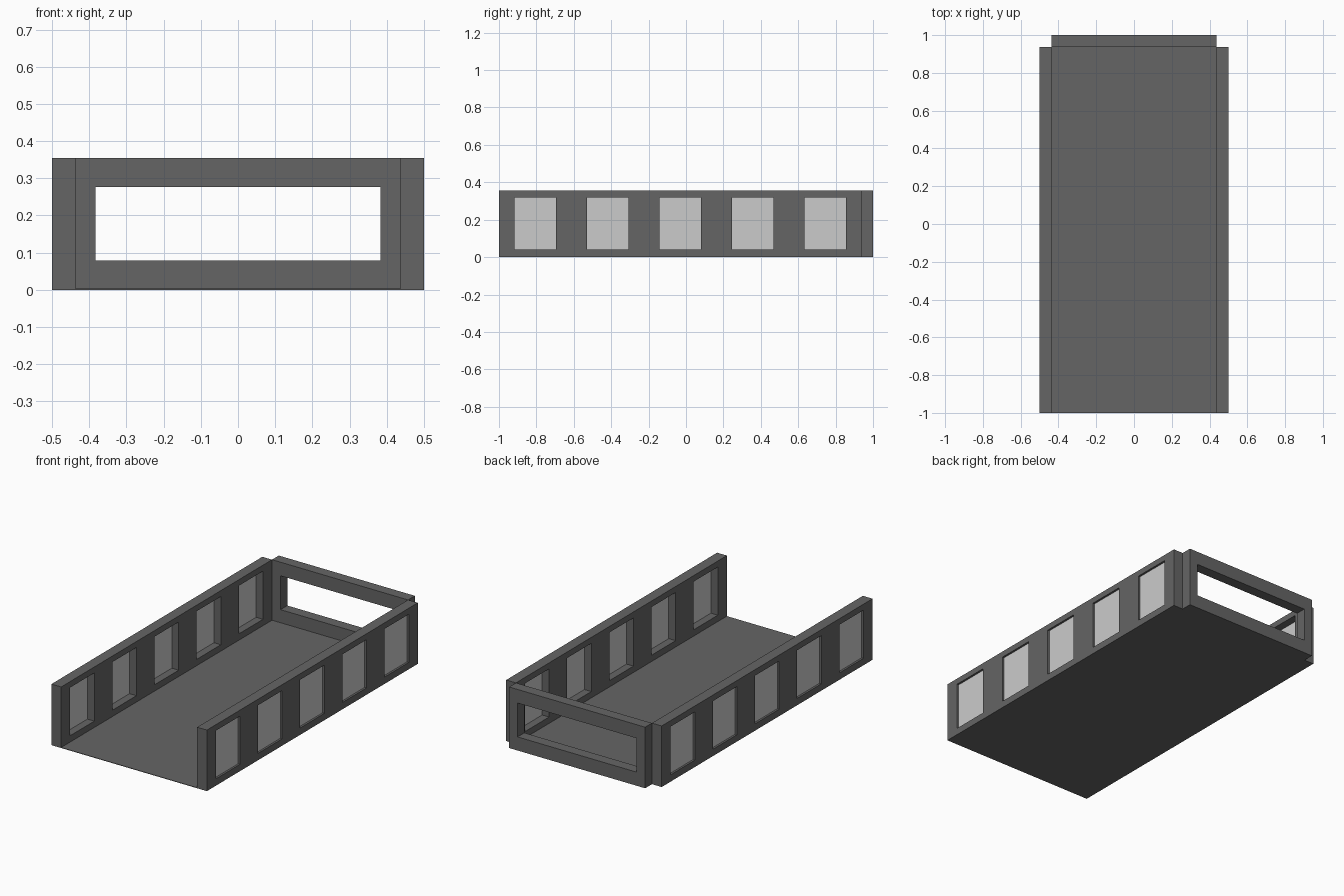
import bpy, bmesh
from mathutils import Vector

if "Cube" in bpy.data.objects:
    bpy.data.objects.remove(bpy.data.objects["Cube"])

WALL_T = 0.0625          # wall thickness
HEIGHT = 0.355
FLOOR_T = 0.003
SIDE_END = 1 - WALL_T    # y where the side walls stop
PITCH = (1 + SIDE_END) / 5
WIN_W, WIN_LO, WIN_HI = 0.222, 0.04, 0.32

dark = bpy.data.materials.new("dark_grey")
dark.diffuse_color = (0.13, 0.13, 0.13, 1)
dark.use_nodes = True
dark.node_tree.nodes["Principled BSDF"].inputs["Base Color"].default_value = dark.diffuse_color


def finish(name, bm, mat=None):
    bmesh.ops.recalc_face_normals(bm, faces=bm.faces)
    mesh = bpy.data.meshes.new(name)
    bm.to_mesh(mesh)
    bm.free()
    if mat:
        mesh.materials.append(mat)
    obj = bpy.data.objects.new(name, mesh)
    bpy.context.collection.objects.link(obj)
    return obj


def box(name, lo, hi, mat=None):
    lo, hi = Vector(lo), Vector(hi)
    bm = bmesh.new()
    bmesh.ops.create_cube(bm, size=1)
    for v in bm.verts:
        v.co = (lo + hi) / 2 + v.co * (hi - lo)
    return finish(name, bm, mat)


def pierced_wall(name, us, zs, place, depth, mat):
    """Grid wall: every odd column of the middle row is an opening."""
    bm = bmesh.new()
    grid = [[bm.verts.new(place(u, z)) for z in zs] for u in us]
    for i in range(len(us) - 1):
        for j in range(len(zs) - 1):
            if not (j == 1 and i % 2 == 1):
                bm.faces.new((grid[i][j], grid[i + 1][j],
                              grid[i + 1][j + 1], grid[i][j + 1]))
    ext = bmesh.ops.extrude_face_region(bm, geom=bm.faces[:], use_keep_orig=True)
    moved = [g for g in ext["geom"] if isinstance(g, bmesh.types.BMVert)]
    bmesh.ops.translate(bm, verts=moved, vec=depth)
    return finish(name, bm, mat)


# Floor
box("floor", (-0.5, -1, 0), (0.5, SIDE_END, FLOOR_T), dark)

# Side walls with five windows each, and their panes
centres = [-1 + PITCH * (i + 0.5) for i in range(5)]
ys = [-1] + [c + s * WIN_W / 2 for c in centres for s in (-1, 1)] + [SIDE_END]
for side, s in (("left", -1), ("right", 1)):
    pierced_wall(f"{side}_wall", ys, [FLOOR_T, WIN_LO, WIN_HI, HEIGHT],
                 lambda u, z: (s * 0.5, u, z), (-s * WALL_T, 0, 0), dark)
    for n, c in enumerate(centres, 1):
        x0, x1 = sorted((s * 0.482, s * 0.488))
        box(f"{side}_window_pane_{n}", (x0, c - WIN_W / 2, WIN_LO),
            (x1, c + WIN_W / 2, WIN_HI))

# Back wall with one wide open frame
inner = 0.5 - WALL_T
pierced_wall("back_wall", [-inner, -0.383, 0.383, inner], [0, 0.079, 0.276, HEIGHT],
             lambda u, z: (u, SIDE_END, z), (0, WALL_T, 0), dark)
